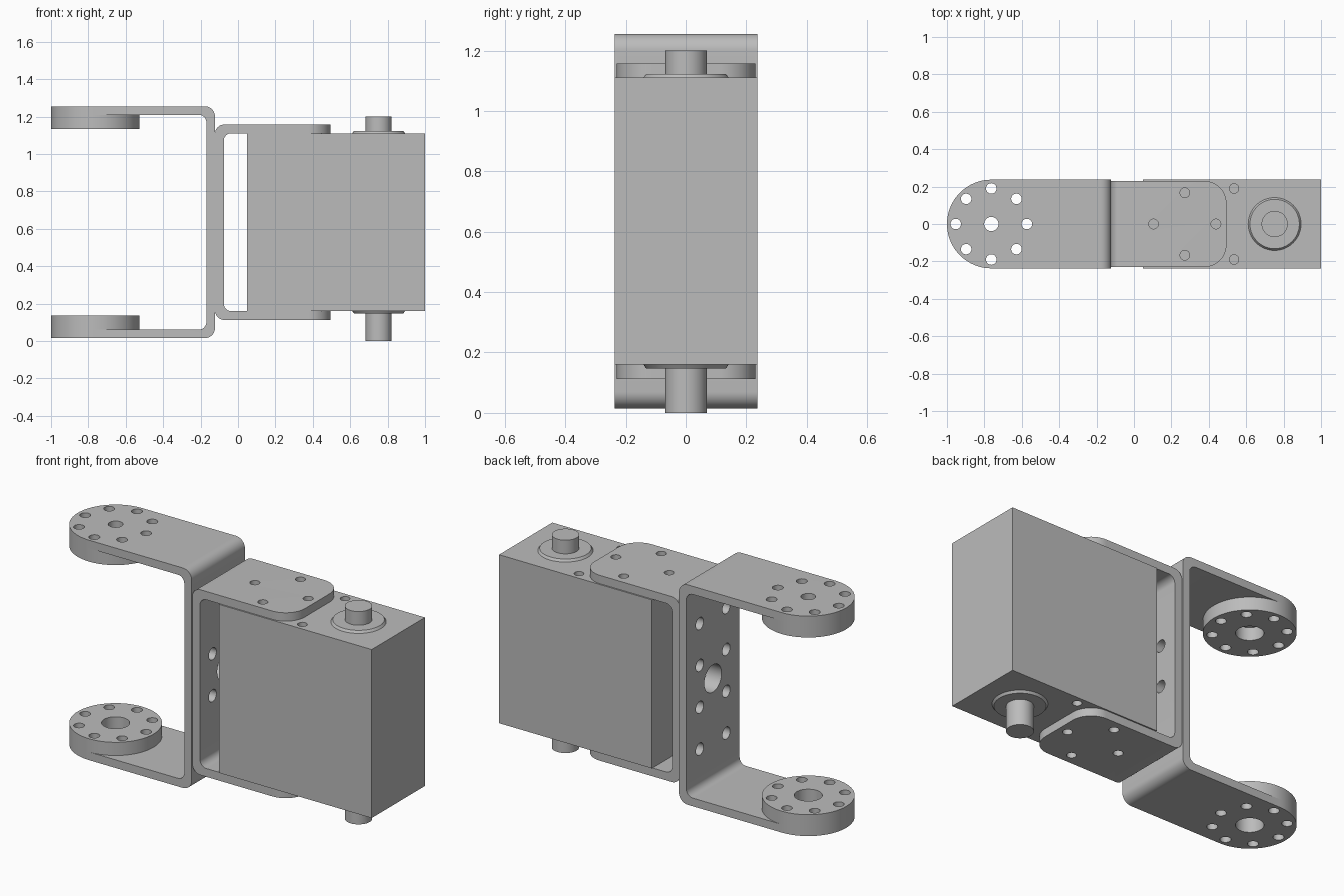
import bpy, bmesh, math
from mathutils import Matrix, Vector

cube = bpy.data.objects.get("Cube")
if cube:
    bpy.data.objects.remove(cube, do_unlink=True)

# One grey for the whole assembly
grey = bpy.data.materials.new("plain_grey")
grey.use_nodes = True
GREY = (0.5, 0.5, 0.5, 1)
grey.diffuse_color = GREY
grey.node_tree.nodes["Principled BSDF"].inputs["Base Color"].default_value = GREY

MID_Z = 0.635          # height of the symmetry plane
PIVOT_X = -0.763       # centre of the round arm ends
SHAFT_X = 0.752


def finish(name, bm):
    bmesh.ops.recalc_face_normals(bm, faces=bm.faces)
    me = bpy.data.meshes.new(name)
    bm.to_mesh(me)
    bm.free()
    me.materials.append(grey)
    ob = bpy.data.objects.new(name, me)
    bpy.context.collection.objects.link(ob)
    return ob


def prism(name, pts, direction):
    """Closed outline extruded along a direction."""
    bm = bmesh.new()
    face = bm.faces.new([bm.verts.new(p) for p in pts])
    ext = bmesh.ops.extrude_face_region(bm, geom=[face])
    moved = [v for v in ext["geom"] if isinstance(v, bmesh.types.BMVert)]
    bmesh.ops.translate(bm, verts=moved, vec=Vector(direction))
    return finish(name, bm)


def rod(bm, centre, r, length, axis="Z", r2=None, seg=48):
    rot = Matrix.Rotation(math.pi / 2, 4, "Y") if axis == "X" else Matrix()
    bmesh.ops.create_cone(bm, cap_ends=True, segments=seg, radius1=r,
                          radius2=r if r2 is None else r2, depth=length,
                          matrix=Matrix.Translation(centre) @ rot)


def rods(name, specs):
    bm = bmesh.new()
    for spec in specs:
        rod(bm, *spec)
    return finish(name, bm)


def boolean(ob, other, op="DIFFERENCE"):
    other.hide_render = True
    mod = ob.modifiers.new("cut", "BOOLEAN")
    mod.operation, mod.solver, mod.object = op, "EXACT", other
    bpy.context.view_layer.objects.active = ob
    bpy.ops.object.modifier_apply(modifier=mod.name)
    bpy.data.objects.remove(other, do_unlink=True)


def arc(cx, cy, r, a0, a1, n=10):
    return [(cx + r * math.cos(math.radians(a0 + (a1 - a0) * i / n)),
             cy + r * math.sin(math.radians(a0 + (a1 - a0) * i / n)))
            for i in range(n + 1)]


def u_bracket(name, x_web, x_tip, half_h, t, r_out, r_in, plan):
    """Bent U channel: web outer face at x_web, flanges reaching x_tip."""
    s = 1 if x_tip > x_web else -1
    length = abs(x_tip - x_web)
    h, hi = half_h, half_h - t
    prof = [(length, h)] + arc(r_out, h - r_out, r_out, 90, 180)
    prof += arc(r_out, -h + r_out, r_out, 180, 270) + [(length, -h), (length, -hi)]
    prof += arc(t + r_in, -hi + r_in, r_in, 270, 180)
    prof += arc(t + r_in, hi - r_in, r_in, 180, 90) + [(length, hi)]
    ob = prism(name, [(x_web + s * x, -0.4, MID_Z + z) for x, z in prof], (0, 0.8, 0))
    boolean(ob, prism("plan", [(x, y, -0.5) for x, y in plan], (0, 0, 3)), "INTERSECT")
    return ob


def web_holes(x, rows):
    spec = [((x, 0, MID_Z), 0.077, 0.2, "X")]
    spec += [((x, y, MID_Z + z), 0.034, 0.2, "X") for y in (-0.118, 0.118) for z in rows]
    return rods("web_cutter", spec)


def bolt_circle():
    return [((PIVOT_X + 0.19 * math.cos(k * math.pi / 4),
              0.19 * math.sin(k * math.pi / 4), MID_Z), 0.028, 3) for k in range(8)]


# Outer bracket with round arm ends
W = 0.237
outer_plan = [(-0.05, -W), (-0.05, W)] + arc(PIVOT_X, 0, W, 90, 270, 40)
outer = u_bracket("outer_bracket", -0.123, -1.1, 0.62, 0.046, 0.055, 0.04, outer_plan)
boolean(outer, web_holes(-0.146, (-0.354, -0.118, 0.118, 0.354)))
boolean(outer, rods("arm_cutter", bolt_circle() + [
    ((PIVOT_X, 0, 0), 0.072, 0.4), ((PIVOT_X, 0, 1.25), 0.038, 0.4)]))

# Round horn discs on the inner faces of the arms
discs = []
for name, z in (("upper_disc", 1.172), ("lower_disc", 0.098)):
    disc = rods(name, [((PIVOT_X, 0, z), W, 0.075, "Z", None, 80)])
    boolean(disc, rods("disc_cutter", bolt_circle() + [((PIVOT_X, 0, MID_Z), 0.072, 3)]))
    discs.append(disc)

# Inner bracket with rounded flange corners
V, R, TIP = 0.23, 0.12, 0.495
inner_plan = [(-0.2, V), (-0.2, -V)] + arc(TIP - R, -V + R, R, -90, 0, 14)
inner_plan += arc(TIP - R, V - R, R, 0, 90, 14)
inner = u_bracket("inner_bracket", -0.123, 0.6, 0.5225, 0.047, 0.05, 0.04, inner_plan)
boolean(inner, web_holes(-0.1, (-0.118, 0.118)))
boolean(inner, rods("flange_cutter", [((x, y, MID_Z), 0.026, 3) for x, y in
        ((0.105, 0), (0.438, 0), (0.272, 0.167), (0.272, -0.167))]))

# Motor body with blind screw holes on both ends
body = prism("motor_body", [(0.048, -W, 0.16), (1, -W, 0.16), (1, W, 0.16), (0.048, W, 0.16)],
             (0, 0, 0.95))
boolean(body, rods("screw_cutter", [((0.535, y, z), 0.025, 0.12)
        for y in (-0.19, 0.19) for z in (0.16, 1.11)]))

# Output collars and shafts
parts = [
    rods("upper_collar", [((SHAFT_X, 0, 1.116), 0.142, 0.014, "Z", 0.132, 64)]),
    rods("lower_collar", [((SHAFT_X, 0, 0.154), 0.132, 0.014, "Z", 0.142, 64)]),
    rods("upper_shaft", [((SHAFT_X, 0, 1.15), 0.07, 0.1)]),
    rods("lower_shaft", [((SHAFT_X, 0, 0.08), 0.07, 0.16)]),
]

# Smooth the curves, keep the edges sharp
for ob in [outer, inner, body] + discs + parts:
    bpy.ops.object.select_all(action="DESELECT")
    ob.select_set(True)
    bpy.context.view_layer.objects.active = ob
    bpy.ops.object.shade_smooth_by_angle(angle=math.radians(30))
